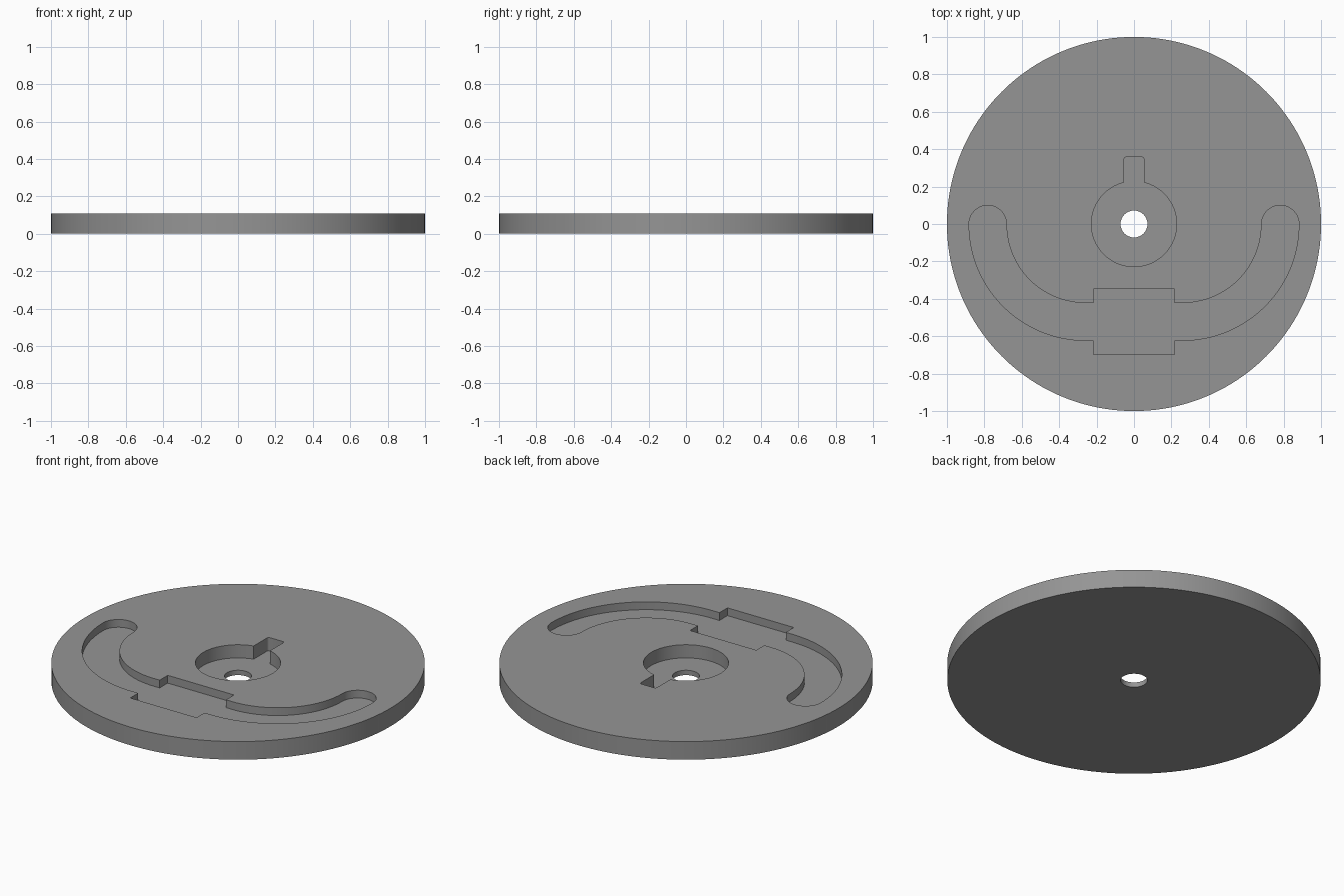
import bpy, bmesh, math
from math import cos, sin, radians

if "Cube" in bpy.data.objects:
    bpy.data.objects.remove(bpy.data.objects["Cube"])

H = 0.107            # disc thickness
HUB_FLOOR = 0.029    # floor of hub recess and key notch
SLOT_FLOOR = 0.061   # floor of curved slot

grey = bpy.data.materials.new("grey")
grey.diffuse_color = (0.3, 0.3, 0.3, 1)
grey.use_nodes = True
grey.node_tree.nodes["Principled BSDF"].inputs["Base Color"].default_value = grey.diffuse_color


def arc(cx, cy, r, a0, a1, n):
    """Points along an arc, angles in degrees."""
    return [(cx + r * cos(radians(a0 + (a1 - a0) * i / n)),
             cy + r * sin(radians(a0 + (a1 - a0) * i / n))) for i in range(n + 1)]


def prism(name, pts, z0, z1):
    """Extrude a closed outline from z0 to z1."""
    bm = bmesh.new()
    face = bm.faces.new([bm.verts.new((x, y, z0)) for x, y in pts])
    ext = bmesh.ops.extrude_face_region(bm, geom=[face])
    top = [v for v in ext["geom"] if isinstance(v, bmesh.types.BMVert)]
    bmesh.ops.translate(bm, verts=top, vec=(0, 0, z1 - z0))
    bmesh.ops.recalc_face_normals(bm, faces=bm.faces)
    me = bpy.data.meshes.new(name)
    bm.to_mesh(me)
    bm.free()
    me.materials.append(grey)
    ob = bpy.data.objects.new(name, me)
    bpy.context.collection.objects.link(ob)
    return ob


def circle(r, n):
    return arc(0, 0, r, 0, 360, n)[:-1]


# Disc body
disc = prism("disc", circle(1.0, 160), 0, H)

# Hub recess with key notch, one outline
R, K, KT, C = 0.228, 0.053, 0.358, 0.012
a = math.degrees(math.acos(K / R))
hub = arc(0, 0, R, 180 - a, 360 + a, 80)
hub += arc(K - C, KT - C, C, 0, 90, 4) + arc(C - K, KT - C, C, 90, 180, 4)

# Curved slot with a wider rectangular pocket, mirrored in x
CX, RI, RO = 0.26, 0.422, 0.622
PX, PT, PB = 0.217, -0.347, -0.697
mid, half = CX + (RI + RO) / 2, (RO - RI) / 2
right = [(PX, PB), (PX, -RO)] + arc(CX, 0, RO, -90, 0, 32)
right += arc(mid, 0, half, 0, 180, 20)[1:-1]
right += arc(CX, 0, RI, 0, -90, 28) + [(PX, -RI), (PX, PT)]
slot = right + [(-x, y) for x, y in reversed(right)]

# Cut the recesses and the through hole
cutters = [prism("hub_cutter", hub, HUB_FLOOR, H + 0.1),
           prism("slot_cutter", slot, SLOT_FLOOR, H + 0.1),
           prism("hole_cutter", circle(0.072, 48), -0.1, H + 0.2)]
bpy.context.view_layer.objects.active = disc
disc.select_set(True)
for c in cutters:
    mod = disc.modifiers.new(c.name, "BOOLEAN")
    mod.operation, mod.solver, mod.object = "DIFFERENCE", "EXACT", c
    bpy.ops.object.modifier_apply(modifier=mod.name)
for c in cutters:
    bpy.data.objects.remove(c)

bpy.ops.object.shade_smooth_by_angle(angle=radians(30))
